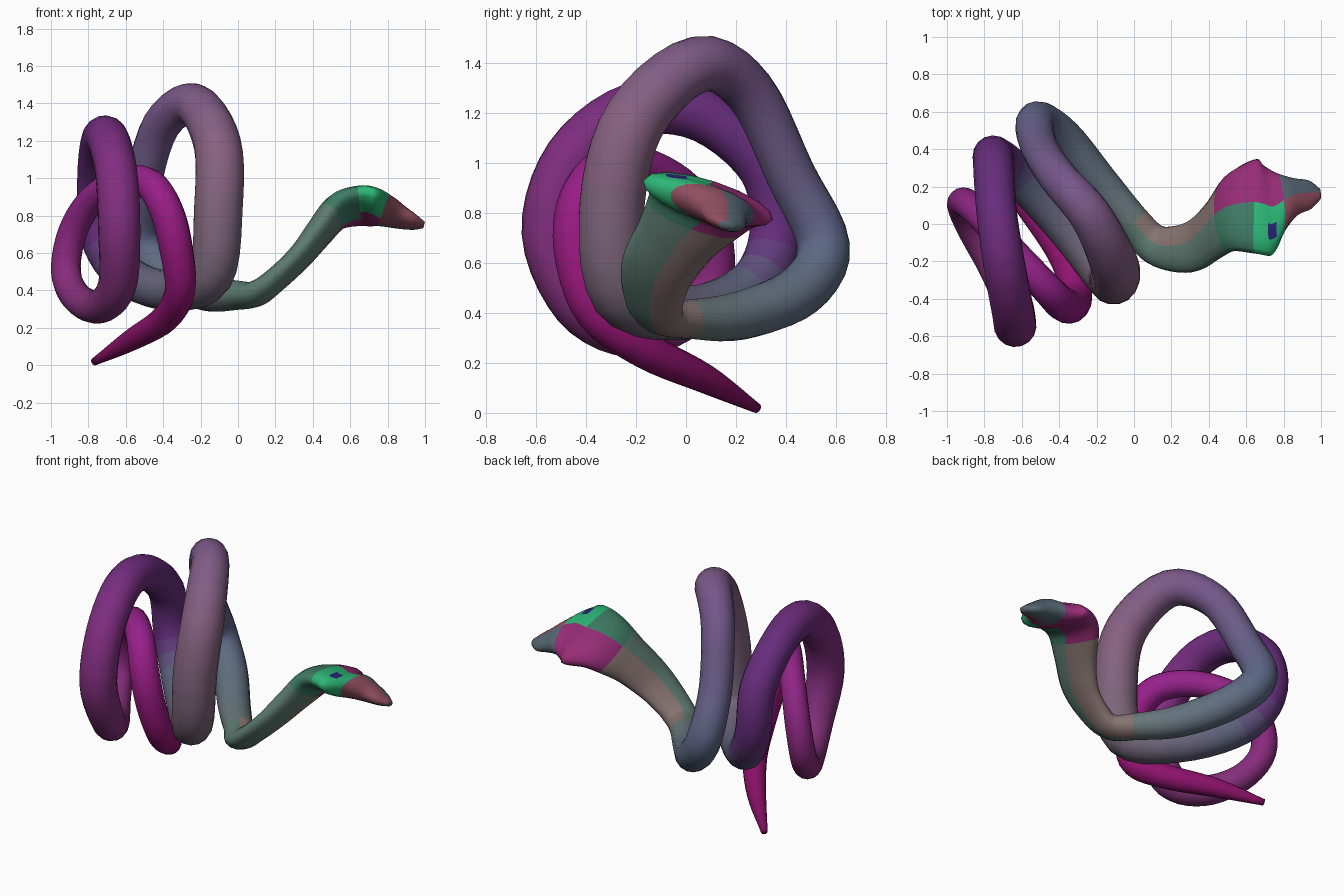
import bpy, bmesh, math
from mathutils import Vector

SIDES = 16
STEPS = 5

# Coil centre line, tail to neck: x, y, z, radius
COIL = [
    (-0.77, 0.285, 0.018, 0.02), (-0.57, 0.08, 0.135, 0.058), (-0.39, -0.16, 0.25, 0.075),
    (-0.31, -0.36, 0.40, 0.082), (-0.33, -0.435, 0.62, 0.09), (-0.38, -0.43, 0.82, 0.09),
    (-0.47, -0.34, 0.965, 0.085), (-0.62, -0.18, 0.985, 0.08), (-0.78, 0.0, 0.885, 0.076),
    (-0.885, 0.105, 0.71, 0.078), (-0.92, 0.10, 0.50, 0.08), (-0.86, -0.03, 0.36, 0.083),
    (-0.74, -0.23, 0.315, 0.092), (-0.645, -0.43, 0.43, 0.103), (-0.635, -0.545, 0.72, 0.113),
    (-0.65, -0.455, 1.02, 0.113), (-0.695, -0.21, 1.21, 0.112), (-0.735, 0.07, 1.19, 0.108),
    (-0.75, 0.32, 0.98, 0.11), (-0.74, 0.36, 0.70, 0.108), (-0.61, 0.25, 0.49, 0.108),
    (-0.37, -0.01, 0.40, 0.108), (-0.15, -0.26, 0.48, 0.125), (-0.105, -0.295, 0.84, 0.132),
    (-0.11, -0.20, 1.18, 0.128), (-0.235, 0.05, 1.395, 0.113), (-0.41, 0.255, 1.285, 0.102),
    (-0.51, 0.42, 0.95, 0.10), (-0.52, 0.55, 0.67, 0.106), (-0.38, 0.46, 0.49, 0.105),
    (-0.18, 0.22, 0.39, 0.098)]

# Neck, hood and head: x, y, z, half width, half thickness
HEAD = [
    (0.0, 0.01, 0.375, 0.09, 0.078), (0.10, -0.10, 0.385, 0.105, 0.068),
    (0.21, -0.13, 0.465, 0.125, 0.062), (0.33, -0.11, 0.58, 0.15, 0.064),
    (0.43, -0.03, 0.705, 0.17, 0.074), (0.53, 0.07, 0.82, 0.225, 0.08),
    (0.65, 0.095, 0.853, 0.265, 0.075), (0.725, 0.07, 0.845, 0.245, 0.076),
    (0.79, 0.115, 0.825, 0.16, 0.078), (0.86, 0.145, 0.795, 0.105, 0.062),
    (0.94, 0.157, 0.765, 0.08, 0.038), (0.995, 0.16, 0.75, 0.03, 0.016)]
HOOD_AXIS = Vector((-0.04, 0.95, -0.31))

# Body colours: centre-line station, then red, green, blue
PALETTE = [(0, 115, 20, 85), (3, 140, 25, 110), (6, 140, 35, 130), (9, 130, 40, 120),
           (12, 120, 50, 110), (15, 120, 45, 120), (17, 95, 45, 115), (19, 95, 45, 115),
           (20, 85, 90, 115), (22, 110, 95, 110), (23.5, 128, 92, 120), (25.5, 110, 80, 128),
           (28, 86, 96, 124), (31, 98, 112, 110)]


def material(name, rgb):
    m = bpy.data.materials.new(name)
    m.diffuse_color = [min(1, 1.15 * (c / 255) ** 2.2) for c in rgb] + [1]
    return m


def body_colour(s):
    for a, b in zip(PALETTE, PALETTE[1:]):
        if s <= b[0]:
            return Vector(a[1:]).lerp(Vector(b[1:]), (s - a[0]) / (b[0] - a[0]))
    return Vector(PALETTE[-1][1:])


def spline(pts):
    p = [Vector(q) for q in pts]
    p = [2 * p[0] - p[1]] + p + [2 * p[-1] - p[-2]]
    out = []
    for a, b, c, d in zip(p, p[1:], p[2:], p[3:]):
        for i in range(STEPS):
            t = i / STEPS
            out.append(0.5 * (2 * b + (c - a) * t + (2 * a - 5 * b + 4 * c - d) * t * t
                              + (3 * b - a - 3 * c + d) * t ** 3))
    return out + [p[-2]]


def loft(name, rings, mats, pick, cap):
    me = bpy.data.meshes.new(name)
    for m in mats:
        me.materials.append(m)
    bm = bmesh.new()
    loops = [[bm.verts.new(v) for v in r] for r in rings]
    for i, (a, b) in enumerate(zip(loops, loops[1:])):
        for k in range(SIDES):
            j = (k + 1) % SIDES
            f = bm.faces.new((a[k], b[k], b[j], a[j]))
            f.material_index = pick(i, k)
    f = bm.faces.new(loops[cap])
    f.material_index = pick(0 if cap == 0 else len(loops) - 2, 0)
    bmesh.ops.recalc_face_normals(bm, faces=bm.faces)
    for f in bm.faces:
        f.smooth = True
    bm.to_mesh(me)
    bm.free()
    ob = bpy.data.objects.new(name, me)
    bpy.context.collection.objects.link(ob)
    return ob


# Sample the whole centre line
path = spline([(x, y, z, r, r) for x, y, z, r in COIL] + HEAD)
split = len(COIL) * STEPS
centres = [Vector(p[:3]) for p in path]
n = len(path)

# Rings, built from snout back to tail so the frame twists as little as possible
rings = [None] * n
side = HOOD_AXIS.copy()
for i in reversed(range(n)):
    t = (centres[min(i + 1, n - 1)] - centres[max(i - 1, 0)]).normalized()
    if i > split + STEPS:
        side = HOOD_AXIS.copy()
        # Rings in the hood face straight ahead so both lobes stay level
        u = (i - split) / STEPS
        t.y *= min(1, max(0, (6 - u) / 3))
        t.normalize()
    side = (side - t * side.dot(t)).normalized()
    up = t.cross(side)
    w, h = path[i][3], path[i][4]
    rings[i] = [centres[i] + side * w * math.cos(2 * math.pi * k / SIDES)
                + up * h * math.sin(2 * math.pi * k / SIDES) for k in range(SIDES)]

# Coiled body and tail
bands = 78
mats = [material("body_tone_%02d" % b, body_colour((b + 0.5) / bands * len(COIL)))
        for b in range(bands)]
loft("coiled_body", rings[:split + 1], mats,
     lambda i, k: min(bands - 1, i * bands // split), 0)

# Hooded head: green cheek on one side, magenta on the other
head_mats = [material(nm, c) for nm, c in (
    ("neck_green", (88, 115, 105)), ("neck_rose", (125, 108, 105)), ("hood_green", (45, 170, 110)),
    ("hood_magenta", (140, 45, 110)), ("snout_rose", (135, 75, 90)), ("hood_navy", (40, 40, 110)),
    ("snout_teal", (80, 95, 105)), ("hood_teal", (60, 115, 95)))]


def head_colour(i, k):
    u = i / STEPS
    a = 2 * math.pi * (k + 0.5) / SIDES
    left, top = math.cos(a) < 0, math.sin(a) > 0
    if u < 4.6:
        return 0 if left else 1
    if u < 7.8:
        if not left:
            return 3
        if u < 6:
            return 7
        if top and 6.4 < u < 7.2 and -0.8 < math.cos(a) < -0.5:
            return 5
        return 2 if top or math.cos(a) < -0.5 else 3
    return 4 if left else 6


loft("hooded_head", rings[split:], head_mats, head_colour, -1)
